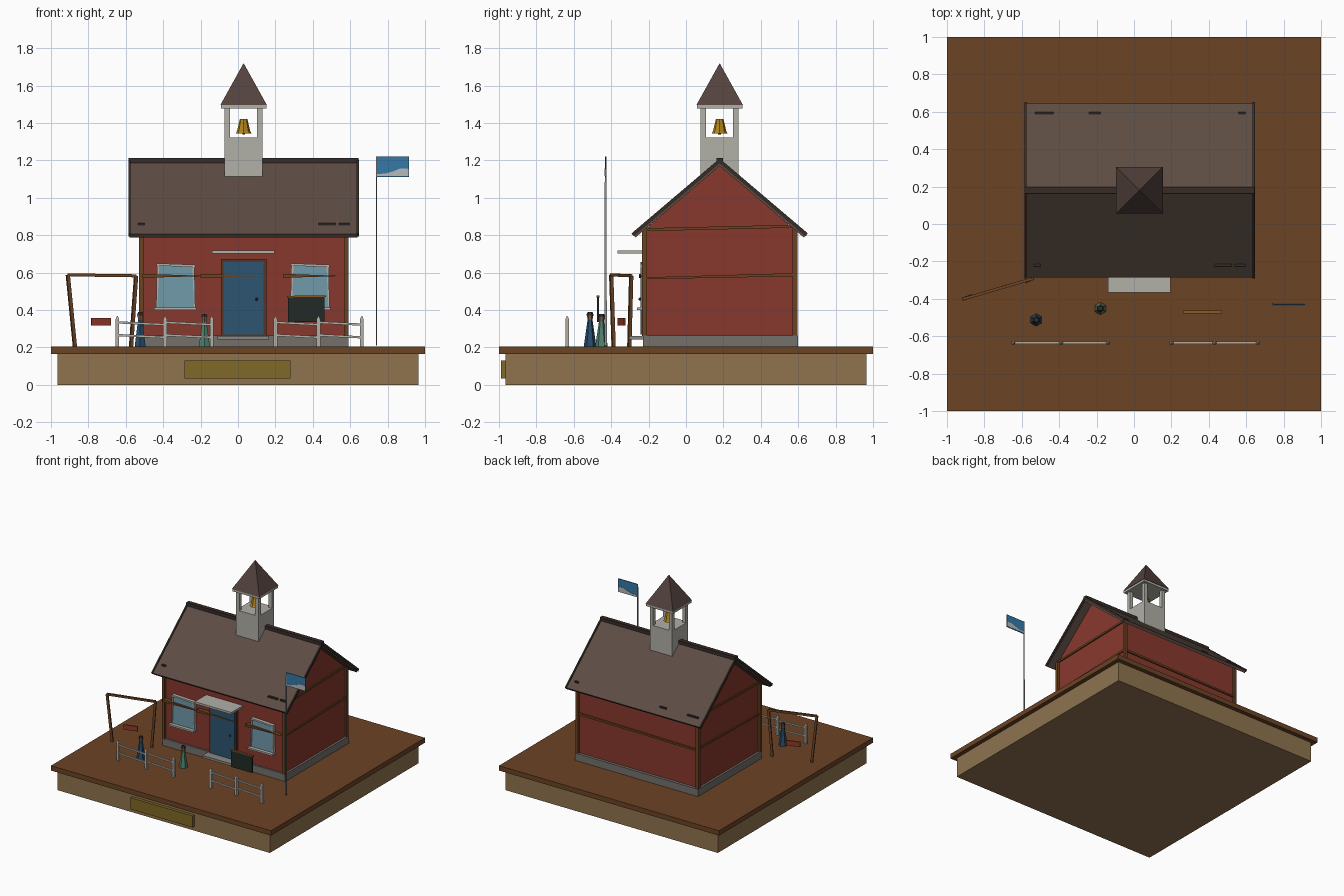
import bpy, bmesh, math
from mathutils import Vector

if "Cube" in bpy.data.objects:
    bpy.data.objects.remove(bpy.data.objects["Cube"])

mats = {}

def paint(ob, hexcol):
    if not hexcol:
        return ob
    if hexcol not in mats:
        m = bpy.data.materials.new("paint_" + hexcol)
        rgb = [(int(hexcol[i:i + 2], 16) / 255) ** 2.2 for i in (0, 2, 4)]
        m.diffuse_color = (*rgb, 1)
        m.use_nodes = True
        m.node_tree.nodes["Principled BSDF"].inputs["Base Color"].default_value = m.diffuse_color
        mats[hexcol] = m
    ob.data.materials.append(mats[hexcol])
    return ob

def finish(name, bm, col):
    bmesh.ops.recalc_face_normals(bm, faces=bm.faces)
    me = bpy.data.meshes.new(name)
    bm.to_mesh(me)
    bm.free()
    ob = bpy.data.objects.new(name, me)
    bpy.context.collection.objects.link(ob)
    return paint(ob, col)

def prism(name, pts, axis, a, b, col):
    """Extrude a 2D outline along axis x, y or z from a to b."""
    place = {"x": lambda u, v, w: (w, u, v), "y": lambda u, v, w: (u, w, v), "z": lambda u, v, w: (u, v, w)}[axis]
    bm = bmesh.new()
    lo = [bm.verts.new(place(u, v, a)) for u, v in pts]
    hi = [bm.verts.new(place(u, v, b)) for u, v in pts]
    bm.faces.new(lo)
    bm.faces.new(hi)
    n = len(pts)
    for i in range(n):
        j = (i + 1) % n
        bm.faces.new((lo[i], lo[j], hi[j], hi[i]))
    return finish(name, bm, col)

def box(name, x0, x1, y0, y1, z0, z1, col=None):
    return prism(name, [(x0, y0), (x1, y0), (x1, y1), (x0, y1)], "z", z0, z1, col)

def cone(name, x, y, z0, z1, r0, r1, n, col=None, turn=0.0):
    bm = bmesh.new()
    bmesh.ops.create_cone(bm, cap_ends=True, segments=n, radius1=r0, radius2=r1, depth=z1 - z0)
    ob = finish(name, bm, col)
    ob.location = (x, y, (z0 + z1) / 2)
    ob.rotation_euler.z = turn
    return ob

def beam(name, p, q, w, h, col=None):
    p, q = Vector(p), Vector(q)
    bm = bmesh.new()
    bmesh.ops.create_cube(bm, size=1)
    bmesh.ops.scale(bm, vec=(w, h, (q - p).length), verts=bm.verts)
    ob = finish(name, bm, col)
    ob.location = (p + q) / 2
    ob.rotation_euler = (q - p).to_track_quat("Z", "Y").to_euler()
    return ob

WOOD, RED, ROOF, DARK = "6B4529", "873B31", "5D4E45", "3A302C"
TRIM, WHITE, STONE = "6A4426", "B0AEA6", "74706C"
CX, CY = 0.03, 0.18

# display base
box("plinth", -.965, .965, -.965, .965, 0, .165, "8E7350")
box("ground_slab", -1, 1, -1, 1, .165, .205, WOOD)
box("plaque", -.285, .28, -.99, -.96, .035, .13, "80682A")

# house body
box("foundation", -.527, .59, -.23, .598, .2, .265, STONE)
prism("walls", [(-.215, .26), (.575, .26), (.575, .834), (CY, 1.172), (-.215, .834)], "x", -.51, .573, RED)
for x in (-.516, .578):
    for y in (-.222, .582):
        box("corner_post", x - .012, x + .012, y - .013, y + .013, .26, .835, TRIM)

# tapered wall boards
for i, (a, b) in enumerate(((-.51, -.16), (-.2, .135), (.24, .56))):
    prism("front_board", [(a, .572), (b, .582), (a, .594)], "y", -.25, -.214, TRIM)
prism("back_board", [(-.51, .568), (.573, .578), (.573, .596), (-.51, .582)], "y", .574, .586, TRIM)
for x in (-.52, .571):
    prism("side_board", [(-.215, .565), (.575, .58), (.575, .597), (-.215, .575)], "x", x, x + .012, TRIM)
    prism("gable_board", [(-.215, .822), (.575, .84), (.55, .855), (-.2, .838)], "x", x, x + .012, TRIM)

# roof
prism("roof", [(-.285, .806), (CY, 1.2), (.645, .806), (.63, .788), (CY, 1.17), (-.27, .788)], "x", -.58, .64, ROOF)
for x in (-.585, .635):
    for s in (-1, 1):
        beam("rake_board", (x + .005, CY + s * .465, .802), (x + .005, CY, 1.197), .012, .02, DARK)
for a, b in ((-.585, -.06), (.12, .645)):
    box("ridge_cap", a, b, CY - .017, CY + .017, 1.185, 1.213, DARK)
for a, b in ((-.535, -.5), (.43, .52), (.54, .595)):
    box("loose_shingle", a, b, -.228, -.215, .85, .866, DARK)
for a, b in ((-.53, -.43), (-.24, -.18), (.56, .595)):
    box("loose_shingle", a, b, .588, .6, .842, .856, DARK)

# bell tower
box("tower_base", CX - .102, CX + .102, CY - .102, CY + .102, 1.115, 1.322, WHITE)
for sx in (-1, 1):
    for sy in (-1, 1):
        px, py = CX + sx * .087, CY + sy * .087
        box("tower_post", px - .015, px + .015, py - .015, py + .015, 1.32, 1.487, WHITE)
box("tower_cornice", CX - .122, CX + .122, CY - .122, CY + .122, 1.477, 1.498, WHITE)
cone("tower_roof", CX, CY, 1.495, 1.72, .125 * math.sqrt(2), 0, 4, "54443F", math.pi / 4)
cone("bell_body", CX, CY, 1.358, 1.422, .035, .02, 8, "B08423")
cone("bell_lip", CX, CY, 1.345, 1.358, .042, .035, 8, "B08423")
cone("bell_clapper", CX, CY, 1.338, 1.35, .008, .008, 6, DARK)

# door, awning and step
box("door_frame", -.092, .152, -.236, -.21, .262, .672, "54392A")
box("door", -.078, .137, -.243, -.23, .268, .658, "305670")
bpy.ops.mesh.primitive_ico_sphere_add(subdivisions=1, radius=.009, location=(.1, -.246, .458))
bpy.context.object.name = "door_knob"
paint(bpy.context.object, DARK)
box("awning", -.138, .195, -.365, -.21, .702, .719, WHITE)
box("door_step", -.11, .165, -.305, -.22, .243, .262, "8A8782")

# windows
for c in (-.333, .385):
    box("window_pane", c - .1, c + .1, -.234, -.21, .412, .64, "7099AA")
    prism("window_head", [(c - .105, .638), (c + .105, .628), (c + .105, .642), (c - .1, .65)], "y", -.243, -.21, WHITE)
    box("window_sill", c - .115, c + .11, -.262, -.21, .4, .414, WHITE)
    for s in (-1, 1):
        prism("window_jamb", [(c + s * .105, .41), (c + s * .098, .41), (c + s * .088, .64), (c + s * .1, .64)],
              "y", -.241, -.21, WHITE)

# chalkboard
box("chalkboard", .268, .462, -.476, -.464, .335, .47, "262E2B")
prism("chalkboard_rail", [(.262, .468), (.47, .47), (.47, .478), (.262, .476)], "y", -.479, -.462, "8A5A2A")

# swing
A, B = Vector((-.91, -.4, .588)), Vector((-.545, -.293, .583))
beam("swing_top_bar", A, B, .016, .016, WOOD)
beam("swing_leg", A, (-.872, -.387, .205), .018, .018, WOOD)
beam("swing_leg", B, (-.572, -.303, .205), .018, .018, WOOD)
beam("swing_seat", (-.785, -.362, .337), (-.68, -.328, .337), .01, .04, "8E3A2E")

# children
for x, y, h, col in ((-.523, -.513, .39, "2B4D6B"), (-.18, -.452, .38, "4F7F6C")):
    cone("child_coat", x, y, .203, h - .04, .034, .013, 6, col)
    cone("child_head", x, y, h - .042, h - .016, .014, .016, 6, "7A5A48")
    cone("child_hat", x, y, h - .018, h, .02, .013, 6, DARK)

# fences
for xs in ((-.645, -.39, -.14), (.2, .43, .662)):
    for x in xs:
        box("fence_post", x - .01, x + .01, -.645, -.625, .203, .35, WHITE)
        cone("fence_post_cap", x, -.635, .35, .368, .0141, .003, 4, WHITE, math.pi / 4)
    for a, b in zip(xs, xs[1:]):
        for z in (.26, .328):
            beam("fence_rail", (a, -.635, z + .006), (b, -.635, z - .006), .012, .012, WHITE)

# flag
prism("flag_pole", [(-.437, .21), (-.423, .21), (-.426, 1.22), (-.434, 1.22)], "x", .738, .743, "8E8E90")
box("flag", .74, .915, -.433, -.427, 1.112, 1.22, "3878A6")
wave = [(.744, 1.116), (.912, 1.116), (.912, 1.155), (.87, 1.158), (.83, 1.142), (.79, 1.13), (.744, 1.127)]
prism("flag_stripe", wave, "y", -.435, -.425, "B4B8BA")
